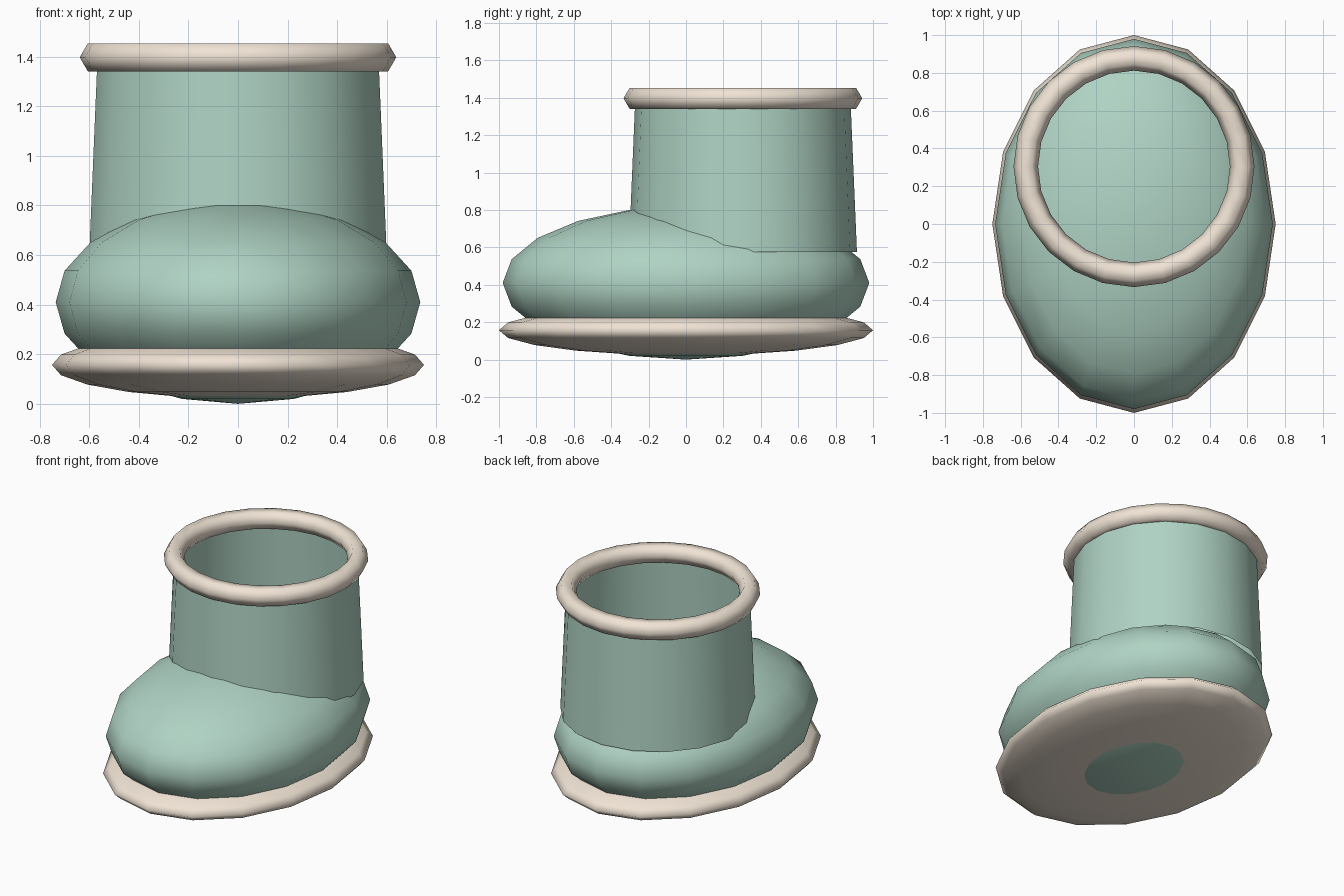
import bpy

if "Cube" in bpy.data.objects:
    bpy.data.objects.remove(bpy.data.objects["Cube"])


def material(name, rgb):
    m = bpy.data.materials.new(name)
    m.diffuse_color = (*rgb, 1)
    m.use_nodes = True
    m.node_tree.nodes["Principled BSDF"].inputs["Base Color"].default_value = m.diffuse_color
    return m


green = material("sage", (0.43, 0.65, 0.55))
cream = material("cream", (0.87, 0.77, 0.66))


def finish(name, mat, scale=(1, 1, 1)):
    ob = bpy.context.object
    ob.name = name
    ob.scale = scale
    bpy.ops.object.transform_apply(location=False, rotation=False, scale=True)
    ob.data.materials.append(mat)
    bpy.ops.object.shade_smooth()
    return ob


def ellipsoid(name, z, radii, mat):
    bpy.ops.mesh.primitive_uv_sphere_add(segments=16, ring_count=10, radius=1,
                                         location=(0, 0, z))
    return finish(name, mat, radii)


# Rounded foot, pressed into a flat lens-shaped sole
ellipsoid("foot", 0.41, (0.735, 0.98, 0.41), green)
ellipsoid("sole", 0.157, (0.75, 1.0, 0.135), cream)

# Open, slightly tapered shaft towards the heel
bottom, top = 0.575, 1.40
bpy.ops.mesh.primitive_cone_add(vertices=18, radius1=0.61, radius2=0.575,
                                depth=top - bottom, end_fill_type='NOTHING',
                                location=(0, 0.304, (bottom + top) / 2))
finish("shaft", green)

# Rolled cuff around the opening
bpy.ops.mesh.primitive_torus_add(major_segments=24, minor_segments=6,
                                 major_radius=0.573, minor_radius=0.065,
                                 location=(0, 0.304, 1.397))
finish("cuff", cream)
